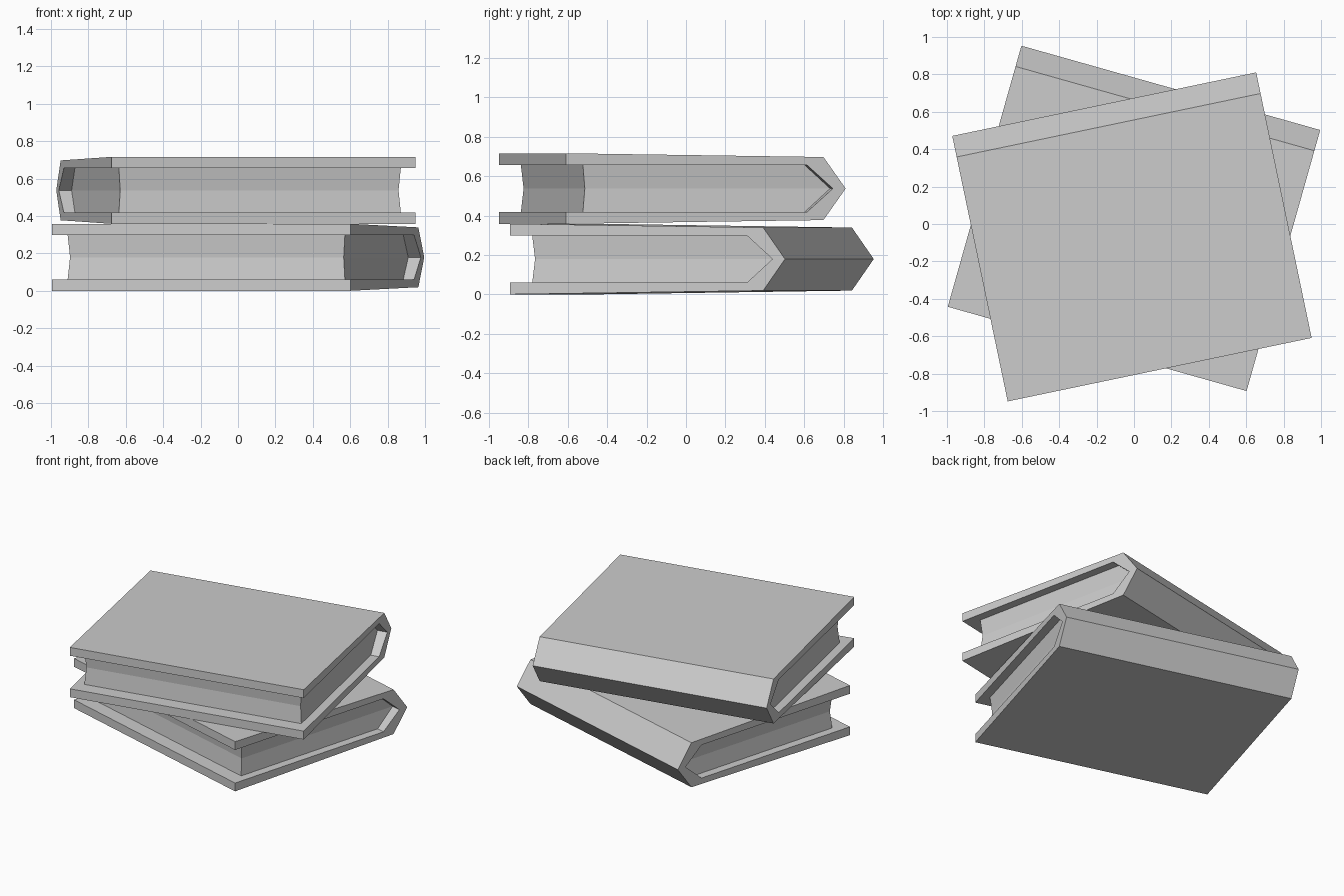
import bpy, bmesh, math

cube = bpy.data.objects.get("Cube")
if cube:
    bpy.data.objects.remove(cube, do_unlink=True)

GREY = (0.6, 0.6, 0.6, 1)
grey = bpy.data.materials.new("plain grey")
grey.use_nodes = True
grey.diffuse_color = GREY
grey.node_tree.nodes["Principled BSDF"].inputs["Base Color"].default_value = GREY

WIDTH, DEPTH = 0.83, 0.725      # half sizes of a cover
HEIGHT, INNER = 0.179, 0.119    # half heights outside and inside the cover


def finish(name, bm, location, angle):
    bmesh.ops.recalc_face_normals(bm, faces=bm.faces)
    mesh = bpy.data.meshes.new(name)
    bm.to_mesh(mesh)
    bm.free()
    mesh.materials.append(grey)
    obj = bpy.data.objects.new(name, mesh)
    obj.location = location
    obj.rotation_euler.z = math.radians(angle)
    bpy.context.collection.objects.link(obj)


def loft(bm, rings):
    """Join successive closed rings of points and cap both ends."""
    loops = [[bm.verts.new(p) for p in ring] for ring in rings]
    for a, b in zip(loops, loops[1:]):
        for i in range(len(a)):
            j = (i + 1) % len(a)
            bm.faces.new((a[i], a[j], b[j], b[i]))
    bm.faces.new(loops[0])
    bm.faces.new(loops[-1])


def add_cover(name, location, angle):
    # Folded board: each ring is a cross-section of the board at a fold
    outer = [(-DEPTH, -HEIGHT), (0.61, -0.16), (DEPTH, 0), (0.61, 0.16), (-DEPTH, HEIGHT)]
    inner = [(-DEPTH, -INNER), (0.525, -INNER), (0.659, 0), (0.525, INNER), (-DEPTH, INNER)]
    bm = bmesh.new()
    loft(bm, [[(-WIDTH, *o), (WIDTH, *o), (WIDTH, *i), (-WIDTH, *i)]
              for o, i in zip(outer, inner)])
    finish(name, bm, location, angle)


def add_pages(name, location, angle):
    # Page block: pinched at the middle height, pointed into the spine
    bm = bmesh.new()
    rings = []
    for z, x, front, back in ((-INNER, 0.77, -0.625, 0.525),
                              (0, 0.76, -0.613, 0.659),
                              (INNER, 0.77, -0.625, 0.525)):
        rings.append([(-x, front, z), (x, front, z), (x, back, z), (-x, back, z)])
    loft(bm, rings)
    finish(name, bm, location, angle)


# Two stacked books turned against each other
for label, location, angle in (("lower", (0, 0.03, HEIGHT), -15.75),
                               ("upper", (-0.011, -0.069, 3 * HEIGHT), 11.8)):
    add_cover(label + "_book_cover", location, angle)
    add_pages(label + "_book_pages", location, angle)
